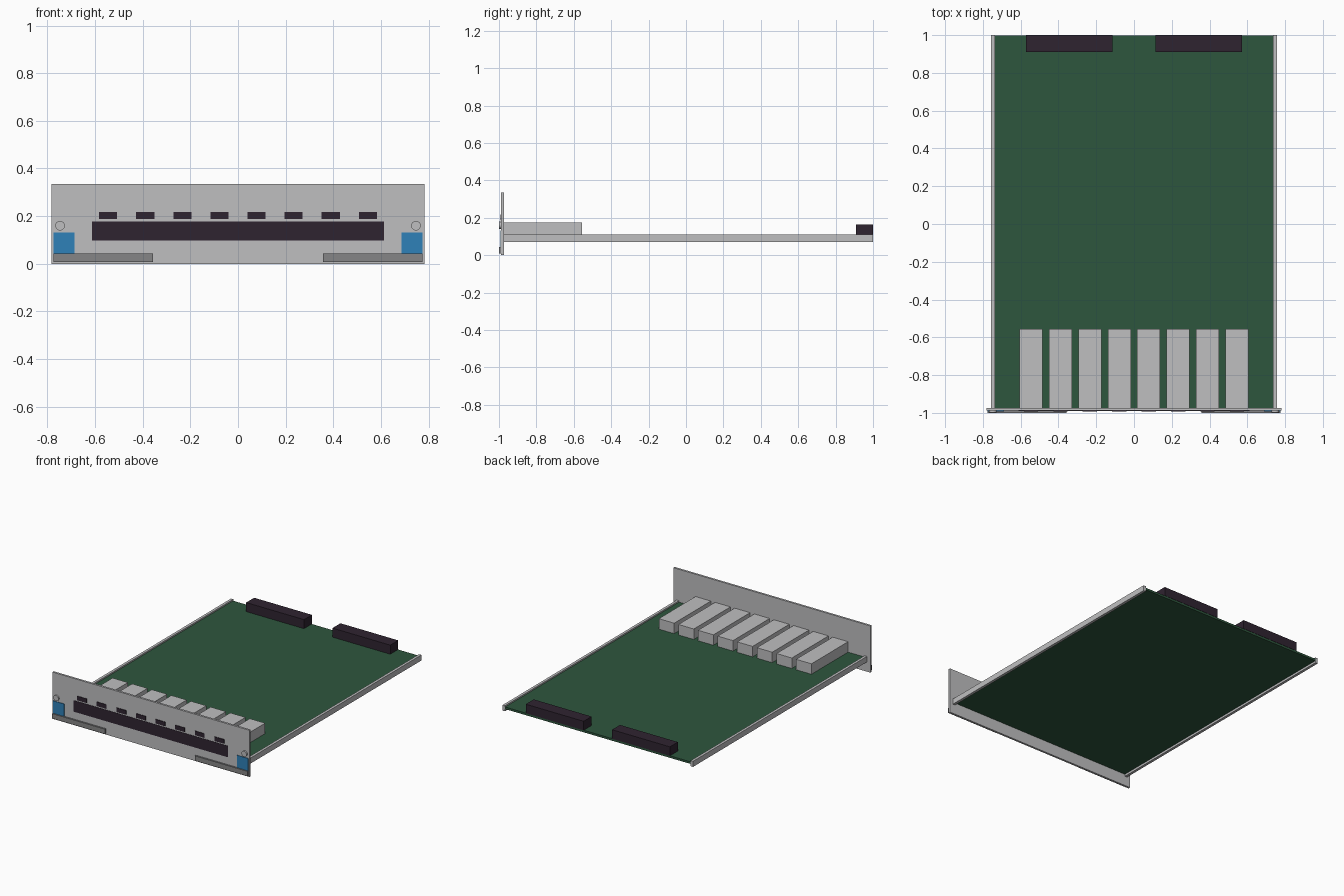
import bpy
import math

default = bpy.data.objects.get("Cube")
if default:
    bpy.data.objects.remove(default, do_unlink=True)


def material(name, colour):
    mat = bpy.data.materials.new(name)
    mat.use_nodes = True
    mat.diffuse_color = (*colour, 1)
    mat.node_tree.nodes["Principled BSDF"].inputs["Base Color"].default_value = (*colour, 1)
    return mat


METAL = material("light metal", (0.52, 0.52, 0.53))
GREY = material("mid grey", (0.235, 0.235, 0.24))
GREEN = material("board green", (0.027, 0.093, 0.047))
DARK = material("dark plastic", (0.028, 0.017, 0.030))
BLUE = material("latch blue", (0.028, 0.22, 0.48))


def box(name, mat, x, y, z):
    """Box from (min, max) pairs along each axis."""
    spans = (x, y, z)
    bpy.ops.mesh.primitive_cube_add(size=1, location=[(a + b) / 2 for a, b in spans])
    obj = bpy.context.object
    obj.name = name
    obj.scale = [b - a for a, b in spans]
    bpy.ops.object.transform_apply(location=False, rotation=False, scale=True)
    obj.data.materials.append(mat)
    return obj


FACE = -0.988   # front surface of the panel
BACK = -0.973   # rear surface of the panel

# Front panel and circuit board
box("front_panel", METAL, (-0.782, 0.782), (FACE, BACK), (0, 0.335))
box("circuit_board", GREEN, (-0.74, 0.74), (BACK, 0.998), (0.085, 0.1))

# Long dark port opening
box("port_strip", DARK, (-0.612, 0.612), (FACE - 0.002, FACE), (0.097, 0.178))

# Port cages with an indicator above each
for i in range(8):
    cx = (i - 3.5) * 0.1557
    box(f"port_cage_{i + 1}", METAL, (cx - 0.061, cx + 0.061), (BACK, -0.557), (0.1, 0.175))
    box(f"indicator_{i + 1}", DARK, (cx - 0.038, cx + 0.038), (FACE - 0.004, FACE), (0.187, 0.217))

# Mirrored side parts
for side, s in (("left", 1), ("right", -1)):
    def span(a, b):
        return tuple(sorted((s * a, s * b)))

    box(f"{side}_rail", METAL, span(0.737, 0.756), (BACK, 1.0), (0.07, 0.11))
    box(f"{side}_rear_connector", DARK, span(0.113, 0.572), (0.91, 1.0), (0.1, 0.165))
    box(f"{side}_handle", GREY, span(0.357, 0.775), (-1.0, FACE), (0.008, 0.043))
    box(f"{side}_latch", BLUE, span(0.687, 0.775), (FACE - 0.004, FACE), (0.043, 0.132))

    # Captive screw on the panel
    bpy.ops.mesh.primitive_cylinder_add(
        vertices=24, radius=0.02, depth=0.011,
        location=(s * 0.747, FACE - 0.0055, 0.16), rotation=(math.pi / 2, 0, 0))
    screw = bpy.context.object
    screw.name = f"{side}_screw"
    screw.data.materials.append(METAL)
    bpy.ops.object.shade_smooth_by_angle()
